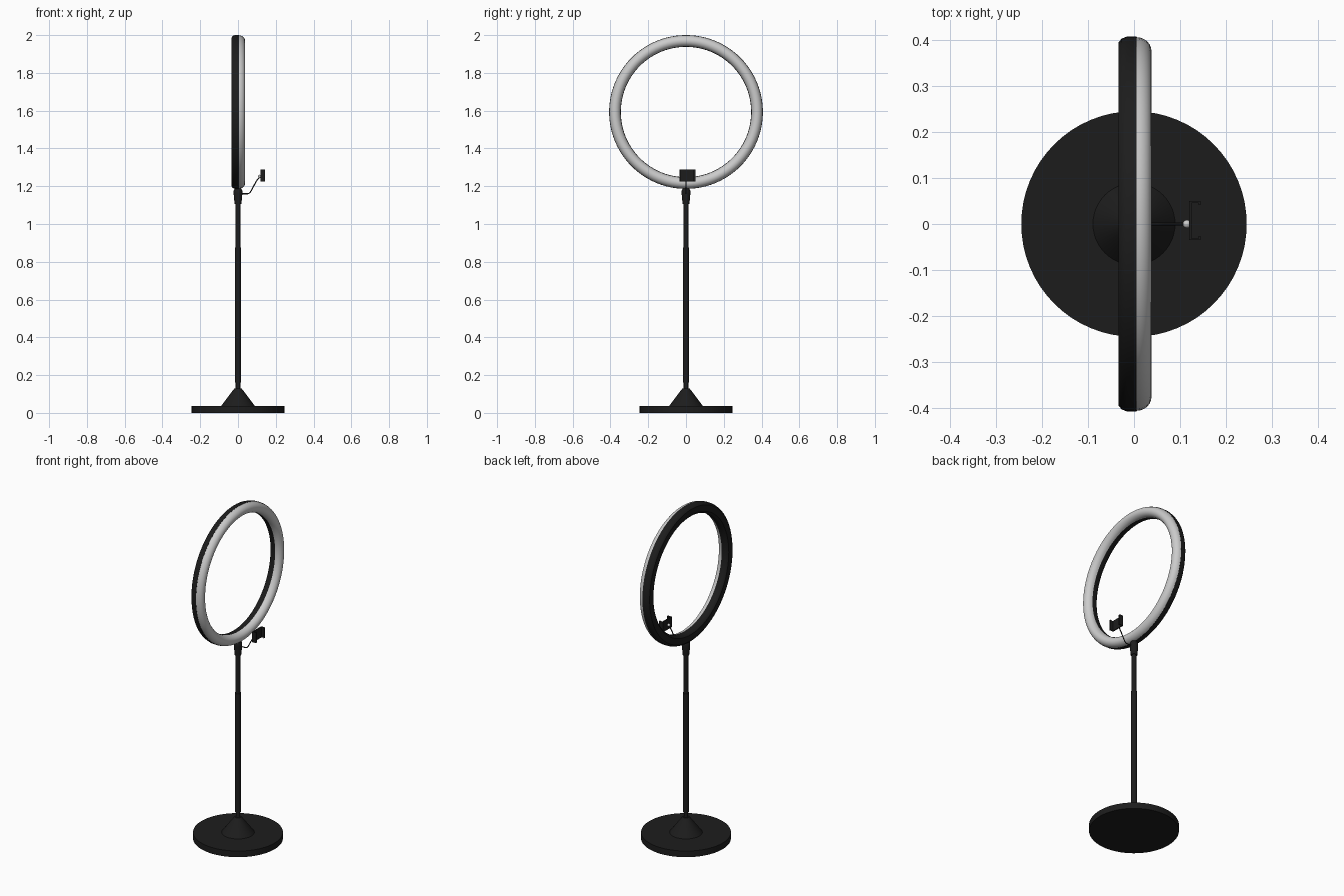
import bpy, bmesh, math
from mathutils import Vector, Matrix

if "Cube" in bpy.data.objects:
    bpy.data.objects.remove(bpy.data.objects["Cube"])

black = bpy.data.materials.new("black")
black.diffuse_color = (0.012, 0.012, 0.012, 1)
black.use_nodes = True
black.node_tree.nodes["Principled BSDF"].inputs["Base Color"].default_value = black.diffuse_color


def finish(name, bm, mat, angle=35):
    bmesh.ops.remove_doubles(bm, verts=bm.verts, dist=1e-5)
    bmesh.ops.recalc_face_normals(bm, faces=bm.faces)
    me = bpy.data.meshes.new(name)
    bm.to_mesh(me)
    bm.free()
    ob = bpy.data.objects.new(name, me)
    bpy.context.collection.objects.link(ob)
    if mat:
        me.materials.append(mat)
    bpy.ops.object.select_all(action='DESELECT')
    ob.select_set(True)
    bpy.context.view_layer.objects.active = ob
    bpy.ops.object.shade_smooth_by_angle(angle=math.radians(angle))
    return ob


def lathe(name, profile, mat=black, steps=48, matrix=Matrix(), closed=False):
    """Spin (radius, height) points around z, then place with matrix."""
    bm = bmesh.new()
    vs = [bm.verts.new((r, 0, h)) for r, h in profile]
    pairs = list(zip(vs, vs[1:])) + ([(vs[-1], vs[0])] if closed else [])
    es = [bm.edges.new(p) for p in pairs]
    bmesh.ops.spin(bm, geom=vs + es, cent=(0, 0, 0), axis=(0, 0, 1),
                   angle=math.tau, steps=steps, use_duplicate=False)
    bm.transform(matrix)
    return finish(name, bm, mat)


def box(name, lo, hi, mat=black):
    bm = bmesh.new()
    lo, hi = Vector(lo), Vector(hi)
    bmesh.ops.create_cube(bm, size=1, matrix=Matrix.Translation((lo + hi) / 2)
                          @ Matrix.Diagonal((*(hi - lo), 1)))
    return finish(name, bm, mat)


def aim(x, y, z):
    """Turn the lathe axis from z to +x and move it."""
    return Matrix.Translation((x, y, z)) @ Matrix.Rotation(math.pi / 2, 4, 'Y')


# Weighted base and cone
lathe("base_disc", [(0, 0), (0.245, 0), (0.245, 0.037), (0, 0.037)], steps=64)
lathe("base_cone", [(0, 0.036), (0.09, 0.036), (0.025, 0.122), (0.018, 0.13), (0, 0.13)])

# Telescopic pole
lathe("pole_neck", [(0, 0.12), (0.012, 0.12), (0.012, 0.17), (0, 0.17)], steps=24)
lathe("lower_pole", [(0, 0.16), (0.017, 0.16), (0.017, 0.875), (0, 0.875)], steps=24)
lathe("upper_pole", [(0, 0.87), (0.013, 0.87), (0.013, 1.11), (0, 1.11)], steps=24)
lathe("collar", [(0, 1.105), (0.018, 1.105), (0.023, 1.16), (0.023, 1.175),
                 (0.016, 1.192), (0, 1.192)], steps=24)

# Ring lamp: black back shell and rounded diffuser
RC = 1.593
shell = [(0.346, 0.005), (0.345, -0.016), (0.349, -0.027), (0.358, -0.034),
         (0.394, -0.034), (0.403, -0.027), (0.407, -0.016), (0.407, 0.005)]
lathe("ring_shell", shell, steps=96, matrix=aim(0, 0, RC), closed=True)
diffuser = [(0.376 + 0.030 * math.cos(a), 0.005 + 0.033 * math.sin(a))
            for a in (math.pi * i / 12 for i in range(13))]
lathe("ring_diffuser", diffuser, None, steps=96, matrix=aim(0, 0, RC))

# Bent arm of the phone holder
curve = bpy.data.curves.new("holder_arm", 'CURVE')
curve.dimensions = '3D'
curve.bevel_depth = 0.003
curve.bevel_resolution = 2
curve.use_fill_caps = True
sp = curve.splines.new('POLY')
path = [(0.015, 1.16), (0.052, 1.16), (0.061, 1.164), (0.068, 1.173),
        (0.096, 1.225), (0.103, 1.236), (0.112, 1.245), (0.122, 1.25)]
sp.points.add(len(path) - 1)
for p, (x, z) in zip(sp.points, path):
    p.co = (x, 0, z, 1)
arm = bpy.data.objects.new("holder_arm", curve)
bpy.context.collection.objects.link(arm)
curve.materials.append(black)

# Ball joint behind the clip
lathe("ball_joint", [(0.009 * math.sin(a), -0.009 * math.cos(a))
                     for a in (math.pi * i / 10 for i in range(11))],
      None, steps=20, matrix=aim(0.115, 0, 1.252))

# Phone clip: back plate and two jaws with lips
box("clip_plate", (0.119, -0.035, 1.225), (0.125, 0.050, 1.288))
for side, y, d in (("left", -0.035, 1), ("right", 0.050, -1)):
    box(side + "_jaw", (0.119, min(y, y + 0.004 * d), 1.225),
        (0.144, max(y, y + 0.004 * d), 1.288))
    box(side + "_jaw_lip", (0.140, min(y, y + 0.009 * d), 1.225),
        (0.144, max(y, y + 0.009 * d), 1.288))
